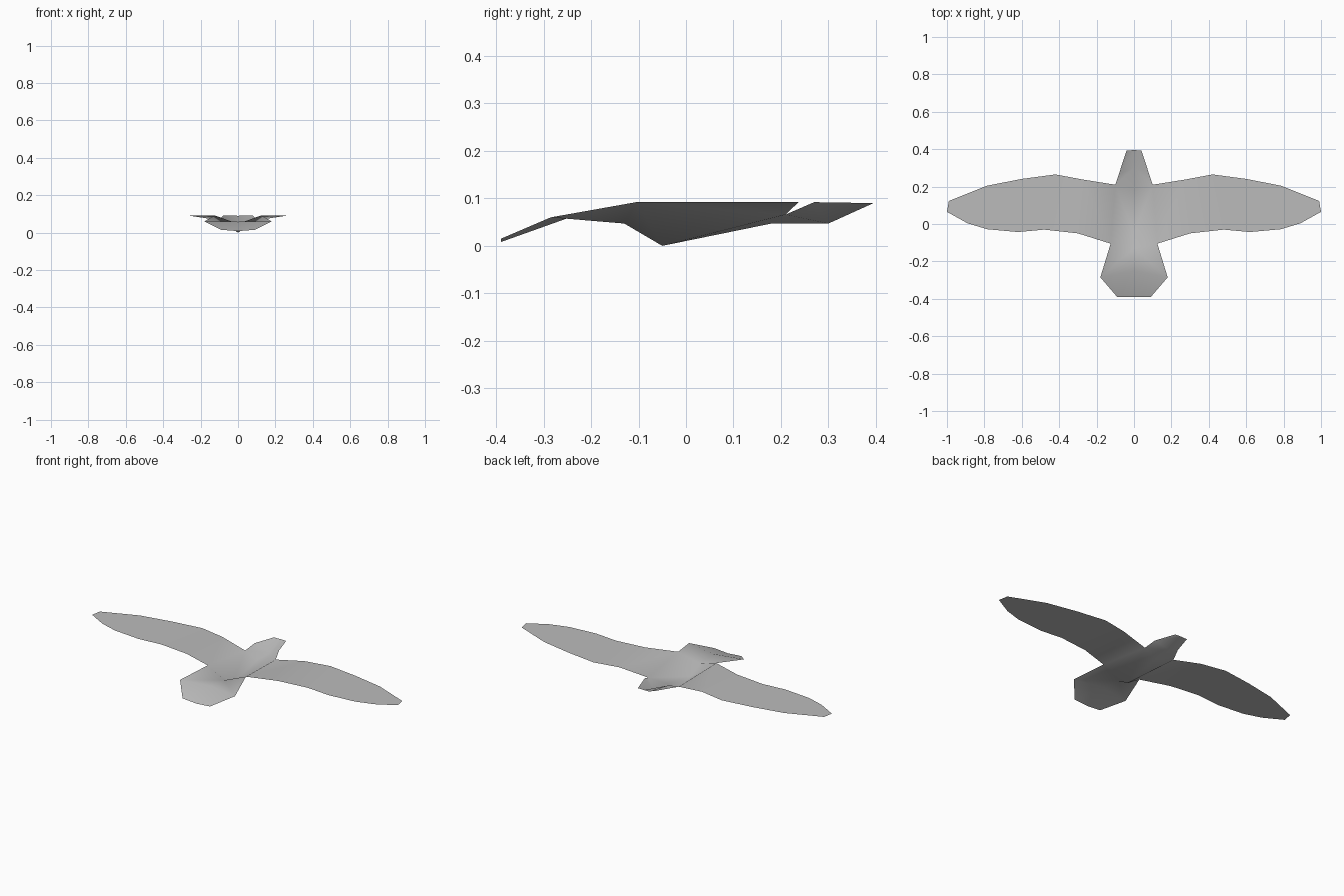
import bpy

if "Cube" in bpy.data.objects:
    bpy.data.objects.remove(bpy.data.objects["Cube"])

mat = bpy.data.materials.new("plain_grey")
mat.diffuse_color = (0.5, 0.5, 0.5, 1)
mat.use_nodes = True
mat.node_tree.nodes["Principled BSDF"].inputs["Base Color"].default_value = mat.diffuse_color

WING_Z = 0.092

# Centre crease from beak to tail end (y, z)
crease = [(0.395, 0.09), (0.30, 0.047), (0.18, 0.047), (-0.05, 0.0),
          (-0.13, 0.047), (-0.25, 0.058), (-0.39, 0.008)]
beak, chin, neck, keel, rump, tail_mid, tail_end = range(7)
verts = [(0, y, z) for y, z in crease]


def add(points):
    """Append points and return their indices."""
    start = len(verts)
    verts.extend(points)
    return list(range(start, len(verts)))


# Right edge of the head and of the fanned tail
head_tip, head_side = add([(0.04, 0.393, 0.09), (0.08, 0.27, 0.092)])
tail_corner, tail_tip = add([(0.18, -0.285, 0.06), (0.09, -0.39, 0.015)])

# Right wing: trailing and leading edges, from root to tip
trailing = add([(x, y, WING_Z) for x, y in [
    (0.125, -0.105), (0.30, -0.05), (0.48, -0.03), (0.62, -0.043),
    (0.785, -0.028), (0.89, 0.004), (1.0, 0.065)]])
leading = add([(0.10, 0.21, 0.066)] + [(x, y, WING_Z) for x, y in [
    (0.27, 0.237), (0.42, 0.265), (0.60, 0.241),
    (0.785, 0.205), (0.89, 0.163), (0.99, 0.123)]])
root_back, root_front = trailing[0], leading[0]

# Head, hollow body and tail
faces = [
    (beak, chin, head_side, head_tip),
    (chin, neck, root_front, head_side),
    (neck, keel, root_front),
    (keel, root_back, root_front),
    (keel, rump, root_back),
    (rump, tail_mid, tail_corner, root_back),
    (tail_mid, tail_end, tail_tip, tail_corner),
]
# Wing strip
for i in range(len(trailing) - 1):
    faces.append((trailing[i], trailing[i + 1], leading[i + 1], leading[i]))

mesh = bpy.data.meshes.new("bird_sheet")
mesh.from_pydata(verts, [], faces)
mesh.materials.append(mat)
for p in mesh.polygons:
    p.use_smooth = True
mesh.update()

bird = bpy.data.objects.new("bird_sheet", mesh)
bpy.context.collection.objects.link(bird)

# Left half
mirror = bird.modifiers.new("left_half", 'MIRROR')
mirror.use_axis[0] = True
mirror.use_clip = True
mirror.merge_threshold = 0.0005
